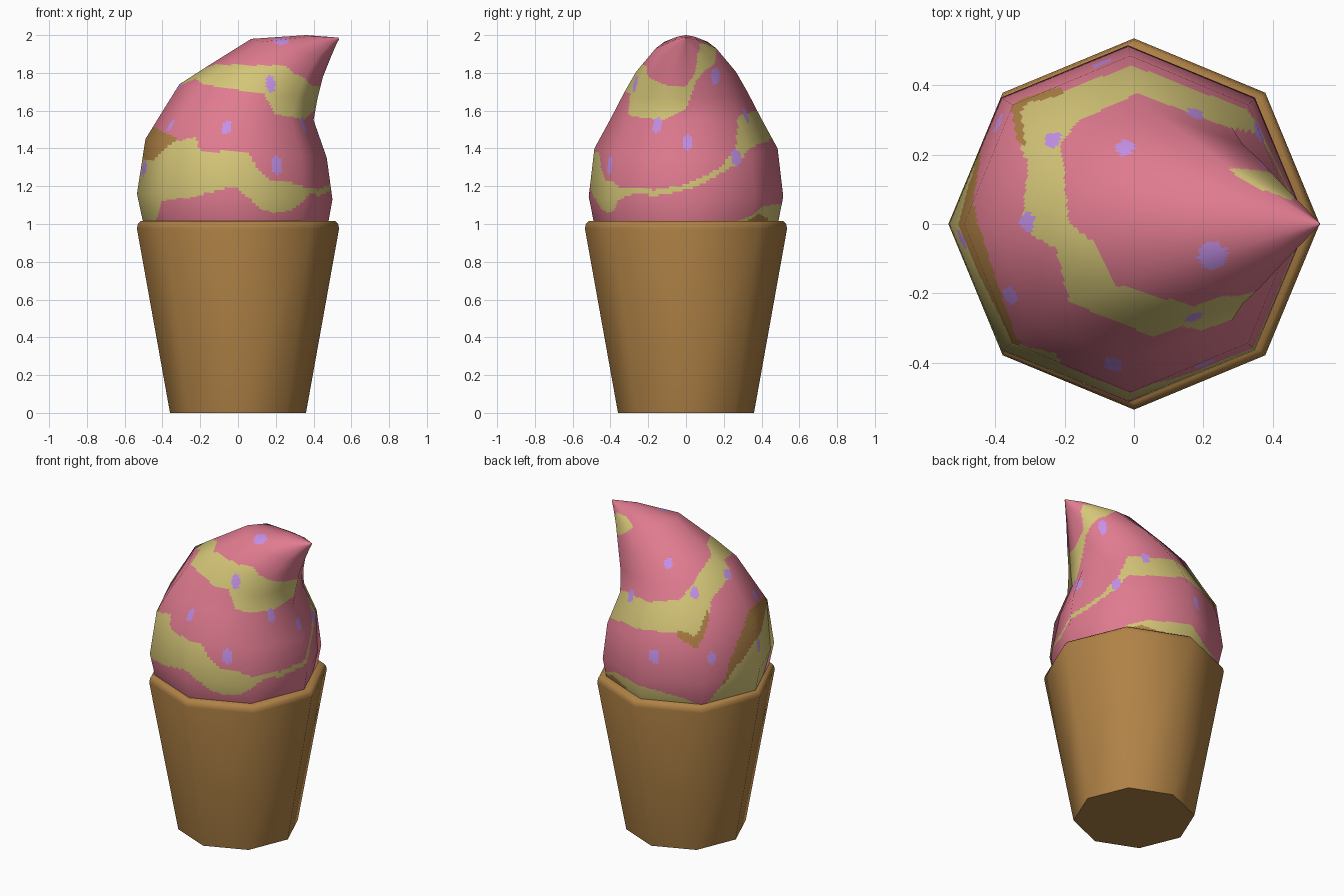
import bpy, math
from mathutils import Vector

if "Cube" in bpy.data.objects:
    bpy.data.objects.remove(bpy.data.objects["Cube"])


def material(name, rgb):
    m = bpy.data.materials.new(name)
    lin = [((c / 255 + 0.055) / 1.055) ** 2.4 for c in rgb]
    m.diffuse_color = (*lin, 1)
    m.use_nodes = True
    m.node_tree.nodes["Principled BSDF"].inputs["Base Color"].default_value = m.diffuse_color
    return m


PINK = material("pink_cream", (224, 123, 144))
YELLOW = material("yellow_swirl", (213, 198, 120))
BROWN = material("wafer_brown", (176, 130, 70))
PURPLE = material("purple_sprinkle", (198, 146, 234))


def add_object(name, verts, faces, mats):
    me = bpy.data.meshes.new(name)
    me.from_pydata(verts, [], faces)
    for m in mats:
        me.materials.append(m)
    ob = bpy.data.objects.new(name, me)
    bpy.context.collection.objects.link(ob)
    return ob


def grid_faces(rows, n):
    return [(i * n + k, i * n + (k + 1) % n, (i + 1) * n + (k + 1) % n, (i + 1) * n + k)
            for i in range(rows - 1) for k in range(n)]


# Wafer cup: eight-sided lathe with a rounded rim
cup_profile = [(0.36, 0), (0.535, 0.975), (0.53, 1.0), (0.515, 1.015), (0.47, 1.015), (0.45, 0.93)]
cv = [(r * math.cos(k * math.pi / 4), r * math.sin(k * math.pi / 4), z)
      for r, z in cup_profile for k in range(8)]
cup = add_object("wafer_cup", cv, grid_faces(len(cup_profile), 8) + [tuple(range(7, -1, -1))], [BROWN])
bpy.context.view_layer.objects.active = cup
cup.select_set(True)
bpy.ops.object.shade_smooth_by_angle(angle=math.radians(50))

# Ice cream rings: left x, left z, right x, right z, half depth
rings = [(-.47, .93, .46, .93, .46), (-.505, 1.02, .48, 1.02, .49), (-.535, 1.16, .50, 1.13, .515),
         (-.49, 1.45, .47, 1.35, .485), (-.41, 1.58, .40, 1.55, .395), (-.31, 1.74, .42, 1.66, .325),
         (-.17, 1.83, .45, 1.78, .265), (.07, 1.98, .49, 1.88, .16), (.36, 2.0, .52, 1.95, .06),
         (.53, 1.987, .536, 1.98, .004)]
coarse = []
for xl, zl, xr, zr, ry in rings:
    for k in range(8):
        c, s = math.cos(k * math.pi / 4), math.sin(k * math.pi / 4)
        coarse.append(Vector(((xl + xr) / 2 + c * (xr - xl) / 2, s * ry,
                              (zl + zr) / 2 + c * (zr - zl) / 2)))
tmp = bpy.data.meshes.new("tmp")
tmp.from_pydata(coarse, [], grid_faces(len(rings), 8))
tmp.update()
coarse_n = [v.normal.copy() for v in tmp.vertices]
bpy.data.meshes.remove(tmp)

# Fine copy of the same low-poly surface so colours can be cut into it
A, B = 20, 16
N, ROWS = 8 * A, (len(rings) - 1) * B + 1


def sample(data, i, k):
    r, k0 = min(i // B, len(rings) - 2), k // A
    v, u, k1 = i / B - r, k / A - k0, (k0 + 1) % 8
    low = data[r * 8 + k0].lerp(data[r * 8 + k1], u)
    return low.lerp(data[r * 8 + 8 + k0].lerp(data[r * 8 + 8 + k1], u), v)


verts = [sample(coarse, i, k) for i in range(ROWS) for k in range(N)]
normals = [sample(coarse_n, i, k).normalized() for i in range(ROWS) for k in range(N)]
faces = grid_faces(ROWS, N) + [tuple((ROWS - 1) * N + k for k in range(N))]
cream = add_object("ice_cream", verts, faces, [PINK, YELLOW, BROWN, PURPLE])

# Climbing swirl: angle along the spiral, lower and upper height
swirl = [(37, .9, 1.02), (58, .9, 1.09), (90, .9, 1.11), (120, .9, 1.05), (138, .9, 1.0), (158, .9, 1.2),
         (180, .9, 1.35), (200, 1.0, 1.35), (217, 1.12, 1.42), (240, 1.14, 1.46), (246, 1.15, 1.39),
         (270, 1.2, 1.38), (279, 1.14, 1.37), (287, 1.08, 1.27), (295, 1.06, 1.23), (307, 1.07, 1.22),
         (315, 1.12, 1.2), (325, 1.16, 1.19), (340, 1.15, 1.18), (360, 1.18, 1.21), (372, 1.22, 1.25),
         (384, 1.27, 1.3), (397, 1.33, 1.42), (405, 1.4, 1.57), (450, 1.45, 1.6), (480, 1.46, 1.63),
         (495, 1.43, 1.72), (510, 1.62, 1.76), (555, 1.77, 1.85), (607, 1.72, 1.84), (645, 1.69, 1.84),
         (660, 1.58, 1.8), (700, 1.55, 1.73), (720, 1.61, 1.73), (732, 1.76, 1.8), (745, 1.81, 1.9),
         (780, 1.87, 1.95), (815, 1.94, 1.96)]
# Brown patches beside the swirl
patch_side = [(150, 1.1, 1.12), (158, 1.19, 1.27), (170, 1.27, 1.43), (180, 1.34, 1.52),
              (200, 1.34, 1.49), (217, 1.41, 1.47), (228, 1.43, 1.46)]
patch_low = [(42, .9, 1.02), (55, .9, 1.055), (72, .9, 1.03)]
patch_back = [(478, 1.43, 1.47), (491, 1.38, 1.45), (503, 1.52, 1.58)]


def inside(table, u, z):
    for a in (u, u + 360, u + 720):
        for (a0, l0, h0), (a1, l1, h1) in zip(table, table[1:]):
            if a0 <= a < a1:
                t = (a - a0) / (a1 - a0)
                if l0 + (l1 - l0) * t < z < h0 + (h1 - h0) * t:
                    return True
    return False


polys = cream.data.polygons
centres = [p.center.copy() for p in polys]
for p in polys:
    z, u = centres[p.index].z, ((p.index % N) + 0.5) * 360 / N
    if any(inside(t, u, z) for t in (patch_side, patch_low, patch_back)):
        p.material_index = 2
    elif inside(swirl, u, z):
        p.material_index = 1

# Painted sprinkles: ovals around the nearest surface point
sprinkles = [(.18, -.28, 1.74), (-.07, -.43, 1.53), (.21, -.4, 1.31), (.38, -.17, 1.54), (-.33, -.2, 1.51),
             (.23, -.09, 1.98), (.47, 0, 1.44), (.38, .27, 1.36), (.34, .14, 1.79), (.19, .35, 1.58),
             (-.03, .24, 1.82), (-.24, .25, 1.68), (-.31, 0, 1.74), (-.4, .3, 1.31), (-.1, .48, 1.3),
             (-.5, -.05, 1.3)]
for s in sprinkles:
    c = min(centres, key=lambda q: (q - Vector(s)).length_squared)
    w, h = (.042, .06) if s[2] > 1.9 else (.027, .048)
    for p, q in zip(polys, centres):
        d = q - c
        if (d.x ** 2 + d.y ** 2) / w ** 2 + d.z ** 2 / h ** 2 < 1:
            p.material_index = 3

# Smooth shading of the coarse form
for p in polys:
    p.use_smooth = True
cream.data.normals_split_custom_set_from_vertices(normals)
